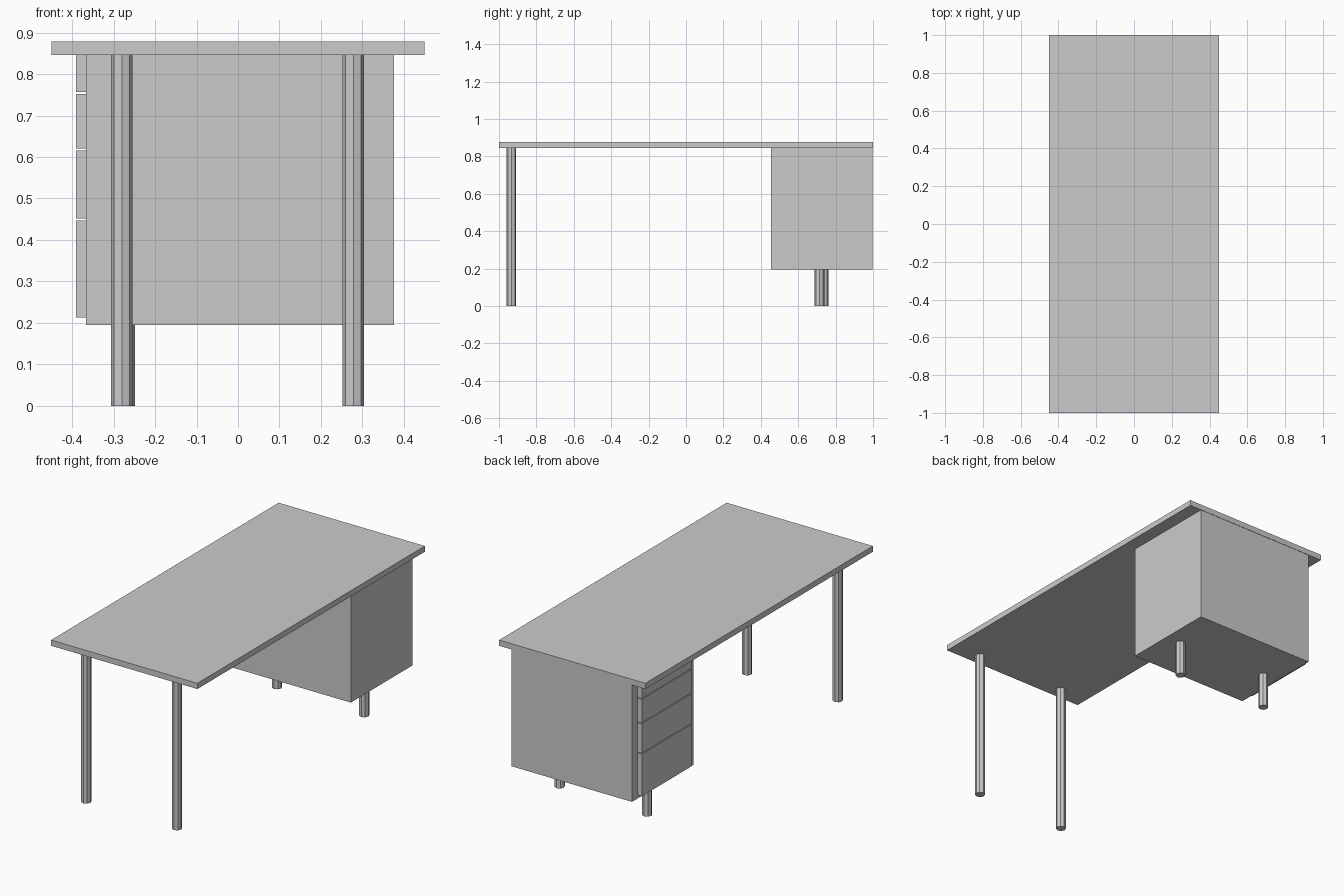
import bpy
import bmesh
from mathutils import Matrix

if "Cube" in bpy.data.objects:
    bpy.data.objects.remove(bpy.data.objects["Cube"])


def make_object(name, bm):
    mesh = bpy.data.meshes.new(name)
    bm.to_mesh(mesh)
    bm.free()
    obj = bpy.data.objects.new(name, mesh)
    bpy.context.collection.objects.link(obj)
    return obj


def box(name, xr, yr, zr):
    bm = bmesh.new()
    bmesh.ops.create_cube(bm, size=1)
    for v in bm.verts:
        for i, (lo, hi) in enumerate((xr, yr, zr)):
            v.co[i] = lo if v.co[i] < 0 else hi
    return make_object(name, bm)


def leg(name, x, y, height, radius=0.0262):
    bm = bmesh.new()
    bmesh.ops.create_cone(bm, cap_ends=True, segments=8, radius1=radius,
                          radius2=radius, depth=height,
                          matrix=Matrix.Translation((x, y, height / 2)))
    return make_object(name, bm)


TOP_Z = 0.846
CABINET_Z = 0.195

# Table top
box("table_top", (-0.45, 0.45), (-1, 1), (TOP_Z, 0.878))

# Drawer cabinet
box("drawer_cabinet", (-0.366, 0.376), (0.455, 0.998), (CABINET_Z, TOP_Z))

# Drawer fronts, bottom to top
for i, zr in enumerate([(0.213, 0.447), (0.452, 0.616), (0.621, 0.752), (0.757, TOP_Z)]):
    box(f"drawer_front_{i + 1}", (-0.391, -0.366), (0.505, 0.947), zr)

# Octagonal legs: long at the open end, short under the cabinet
leg("long_leg_left", -0.280, -0.934, TOP_Z)
leg("long_leg_right", 0.278, -0.934, TOP_Z)
leg("short_leg_left", -0.275, 0.735, CABINET_Z)
leg("short_leg_right", 0.278, 0.713, CABINET_Z)
